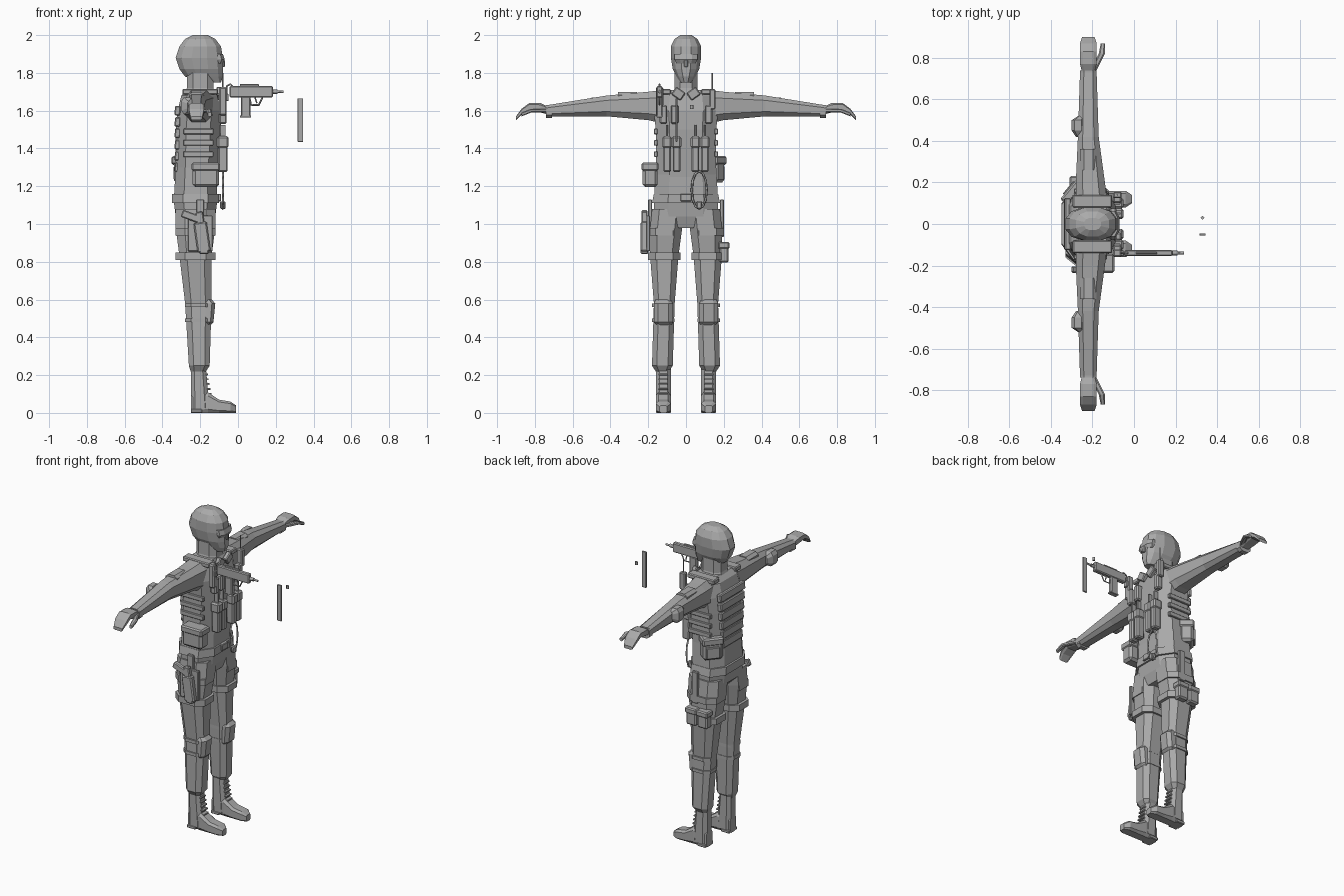
import bpy, bmesh, math
from mathutils import Matrix, Vector

old = bpy.data.objects.get("Cube")
if old:
    bpy.data.objects.remove(old, do_unlink=True)

grey = bpy.data.materials.new("plain_grey")
grey.use_nodes = True
grey.diffuse_color = (.4, .4, .4, 1)
grey.node_tree.nodes["Principled BSDF"].inputs["Base Color"].default_value = grey.diffuse_color
SIDES = ((-1, "right"), (1, "left"))


def finish(name, bm):
    bmesh.ops.recalc_face_normals(bm, faces=bm.faces)
    mesh = bpy.data.meshes.new(name)
    bm.to_mesh(mesh)
    bm.free()
    mesh.materials.append(grey)
    obj = bpy.data.objects.new(name, mesh)
    bpy.context.collection.objects.link(obj)


def loft(name, axis, rows, side=1, count=8, power=.7):
    """Skin rounded sections; each row is position, low and high of both other axes."""
    bm = bmesh.new()
    reach = math.cos(math.pi / count) ** power
    rings = []
    for t, u_low, u_high, v_low, v_high in rows:
        ring = []
        for i in range(count):
            angle = math.tau * (i + .5) / count
            c, s = math.cos(angle), math.sin(angle)
            c = math.copysign(abs(c) ** power, c) / reach
            s = math.copysign(abs(s) ** power, s) / reach
            u = (u_low + u_high + c * (u_high - u_low)) / 2
            v = (v_low + v_high + s * (v_high - v_low)) / 2
            point = {"x": (t, u * side, v), "y": (u, t * side, v), "z": (u, v * side, t)}[axis]
            ring.append(bm.verts.new(point))
        rings.append(ring)
    for low, high in zip(rings, rings[1:]):
        for i in range(count):
            j = (i + 1) % count
            bm.faces.new((low[i], low[j], high[j], high[i]))
    bm.faces.new(rings[0])
    bm.faces.new(rings[-1])
    finish(name, bm)


def trunk(name, rows, **options):
    """Upright loft, symmetric across the body; each row is height, back, front, half width."""
    loft(name, "z", [(z, back, front, -half, half) for z, back, front, half in rows], **options)


def band(name, axis, start, end, section, side=1):
    """Short straight loft with one cross-section."""
    loft(name, axis, [(start, *section), (end, *section)], side)


def box(name, center, size, turn=0, axis="Z"):
    """Box with chamfered edges, turned in degrees about one axis."""
    bm = bmesh.new()
    bmesh.ops.create_cube(bm, size=1)
    bmesh.ops.scale(bm, vec=size, verts=bm.verts)
    bmesh.ops.bevel(bm, geom=bm.edges[:], offset=min(size) * .18, segments=1, affect="EDGES")
    bm.transform(Matrix.Translation(center) @ Matrix.Rotation(math.radians(turn), 4, axis))
    finish(name, bm)


def pouch(name, center, size, turn=0):
    """Chamfered pouch with an overhanging flap."""
    x, y, z = size
    box(name, center, size, turn)
    box(name + "_flap", Vector(center) + Vector((0, 0, z / 3)), (x + .01, y + .01, z / 3), turn)


def tube(name, points, radius, closed=False):
    curve = bpy.data.curves.new(name, "CURVE")
    curve.dimensions = "3D"
    curve.bevel_depth = radius
    curve.bevel_resolution = 0
    curve.use_fill_caps = True
    spline = curve.splines.new("POLY")
    spline.points.add(len(points) - 1)
    for spline_point, position in zip(spline.points, points):
        spline_point.co = (*position, 1)
    spline.use_cyclic_u = closed
    curve.materials.append(grey)
    bpy.context.collection.objects.link(bpy.data.objects.new(name, curve))


# Head, mask and neck
trunk("hooded_head", [
    (1.75, -.17, -.09, .03), (1.78, -.28, -.08, .05), (1.82, -.31, -.08, .07), (1.88, -.33, -.08, .08),
    (1.94, -.31, -.09, .08), (1.98, -.28, -.12, .06), (2, -.24, -.16, .03)], count=12, power=.85)
trunk("neck", [(1.66, -.29, -.12, .08), (1.72, -.27, -.13, .06), (1.8, -.27, -.13, .06)])
trunk("goggles", [(1.85, -.14, -.08, .05), (1.87, -.14, -.07, .06), (1.9, -.14, -.08, .06)])
box("nose", (-.08, 0, 1.85), (.02, .02, .04))

# Torso, vest and belt
trunk("hips", [(.98, -.27, -.14, .07), (1.04, -.33, -.12, .17), (1.12, -.34, -.11, .17), (1.3, -.33, -.11, .16)])
trunk("vest", [(1.25, -.33, -.11, .16), (1.5, -.33, -.09, .16), (1.6, -.32, -.09, .17),
               (1.68, -.3, -.11, .16), (1.71, -.27, -.13, .13)])
trunk("belt", [(1.11, -.35, -.1, .18), (1.16, -.35, -.1, .17)])
box("belt_buckle", (-.1, 0, 1.14), (.02, .06, .04))
for i in range(6):
    box("back_band", (-.32, 0, 1.3 + .06 * i), (.03, .2 + .01 * i, .05), 4, "Y")

for side, word in SIDES:
    # Vest straps
    box(word + "_shoulder_strap", (-.2, side * .11, 1.7), (.19, .06, .03))
    box(word + "_collar_flap", (-.1, side * .04, 1.69), (.03, .06, .05), side * 35, "X")
    for i in range(3):
        box(word + "_side_strap", (-.21, side * .16, 1.37 + .06 * i), (.16, .02, .03))

    # Arms, elbow pads and gloves
    loft(word + "_sleeve", "y", [(.12, -.28, -.13, 1.53, 1.71), (.2, -.28, -.14, 1.55, 1.7),
                                 (.42, -.27, -.17, 1.57, 1.68), (.73, -.26, -.18, 1.57, 1.63)], side)
    band(word + "_arm_patch", "y", .26, .36, (-.26, -.18, 1.63, 1.7), side)
    loft(word + "_elbow_pad", "y", [(.42, -.28, -.24, 1.6, 1.65), (.45, -.3, -.24, 1.58, 1.67),
                                    (.5, -.3, -.24, 1.58, 1.67), (.52, -.27, -.24, 1.6, 1.65)], side)
    band(word + "_cuff", "y", .71, .74, (-.26, -.18, 1.56, 1.63), side)
    loft(word + "_glove", "y", [
        (.73, -.25, -.19, 1.58, 1.62), (.77, -.26, -.18, 1.59, 1.64), (.83, -.26, -.18, 1.6, 1.64),
        (.87, -.26, -.18, 1.58, 1.61), (.9, -.25, -.19, 1.55, 1.57)], side, power=.5)
    loft(word + "_thumb", "y", [(.74, -.21, -.18, 1.59, 1.61), (.82, -.17, -.14, 1.59, 1.61),
                                (.87, -.16, -.14, 1.57, 1.59)], side)

    # Legs with knee pads and straps
    loft(word + "_trouser_leg", "z", [
        (.22, -.25, -.17, .09, .16), (.25, -.26, -.15, .07, .18), (.58, -.28, -.14, .06, .17),
        (.83, -.31, -.14, .04, .19), (.98, -.33, -.12, .02, .19), (1.08, -.33, -.12, .01, .18)], side)
    loft(word + "_knee_pad", "z", [
        (.46, -.2, -.15, .08, .15), (.48, -.2, -.13, .07, .17), (.58, -.2, -.12, .07, .17),
        (.6, -.2, -.14, .08, .16)], side)
    for z in (.48, .56):
        band(word + "_knee_strap", "z", z, z + .02, (-.28, -.14, .06, .18), side)
    for z in (.81, .94):
        band(word + "_thigh_strap", "z", z, z + .04, (-.33, -.12, .03, .2), side)

    # Boots
    loft(word + "_boot_shaft", "z", [(.02, -.25, -.15, .08, .16), (.24, -.25, -.17, .08, .16)], side)
    loft(word + "_boot_foot", "x", [
        (-.25, .09, .15, 0, .1), (-.16, .08, .16, 0, .11), (-.1, .08, .16, 0, .07),
        (-.04, .08, .16, 0, .06), (-.01, .1, .14, 0, .04)], side, power=.5)
    box(word + "_heel", (-.22, side * .12, .01), (.06, .08, .02))
    for i in range(5):
        box(word + "_boot_lace", (-.15 - .005 * i, side * .12, .1 + .026 * i), (.02, .05, .01))

# Chest pouches, radio and hose
chest_x = -.08
for y in (-.1, -.05, .05, .1):
    pouch("magazine_pouch", (chest_x, y, 1.37), (.05, .04, .19))
    box("pouch_strap", (chest_x, y, 1.49), (.03, .01, .07))
for y in (-.12, -.06, .12):
    box("chest_pocket", (chest_x, y, 1.58), (.04, .04, .1))
box("radio", (chest_x, -.14, 1.65), (.04, .04, .15))
box("flashlight", (chest_x, .14, 1.66), (.04, .03, .11))
tube("antenna", [(chest_x, .14, 1.7), (chest_x, .14, 1.8)], .004)
hose_y = .07
angles = [math.tau * i / 12 for i in range(12)]
tube("hose_loop", [(chest_x, hose_y + .04 * math.cos(a), 1.18 + .1 * math.sin(a)) for a in angles], .006, True)
box("hose_clip", (chest_x, hose_y, 1.1), (.03, .03, .04))

# Hip and thigh pouches
pouch("right_hip_pouch", (-.17, -.19, 1.26), (.14, .08, .13))
pouch("rear_hip_pouch", (-.28, .14, 1.29), (.08, .12, .14), -40)
box("rear_pouch_panel", (-.31, .17, 1.27), (.02, .08, .07), -40)
for x in (-.27, -.19):
    pouch("left_thigh_pouch", (x, .2, .85), (.07, .05, .11))
for side, word in SIDES:
    box(word + "_drop_strap", (-.2, side * .19, 1.03), (.04, .02, .2))

# Holster and sidearm
holster_y = -.22
box("holster_panel", (-.2, -.2, .95), (.13, .02, .19))
box("holster_body", (-.19, holster_y, .93), (.07, .04, .16), -8, "Y")
box("holster_tip", (-.18, holster_y, .86), (.05, .04, .04))
box("pistol_slide", (-.2, holster_y, 1.02), (.04, .03, .09), -8, "Y")
box("pistol_grip", (-.25, holster_y, 1.04), (.1, .03, .04), 20, "Y")

# Floating compact gun
gun_y = -.14
bore_z = 1.7
box("gun_receiver", (.07, gun_y, bore_z), (.23, .03, .06))
box("gun_top_rail", (.06, gun_y, bore_z + .03), (.1, .01, .02))
box("gun_grip", (.04, gun_y, bore_z - .08), (.05, .03, .11))
box("gun_magazine_base", (.04, gun_y, bore_z - .13), (.06, .03, .01))
tube("gun_barrel", [(.18, gun_y, bore_z), (.21, gun_y, bore_z)], .012)
tube("gun_muzzle", [(.2, gun_y, bore_z), (.24, gun_y, bore_z)], .007)
guard = [(.06, .03), (.07, .07), (.11, .07), (.13, .03)]
tube("trigger_guard", [(x, gun_y, bore_z - drop) for x, drop in guard], .005)
tube("trigger", [(.09, gun_y, bore_z - .03), (.1, gun_y, bore_z - .06)], .004)
stock = [(-.03, .03), (-.04, .04), (-.06, .03), (-.06, -.02)]
tube("wire_stock", [(x, gun_y, bore_z + rise) for x, rise in stock], .005)
box("stock_plate", (-.06, gun_y, bore_z - .03), (.02, .03, .04))

# Loose magazine and cartridge
box("spare_magazine", (.33, -.05, 1.55), (.03, .01, .23))
tube("cartridge", [(.33, .03, 1.61), (.33, .03, 1.63)], .01)
